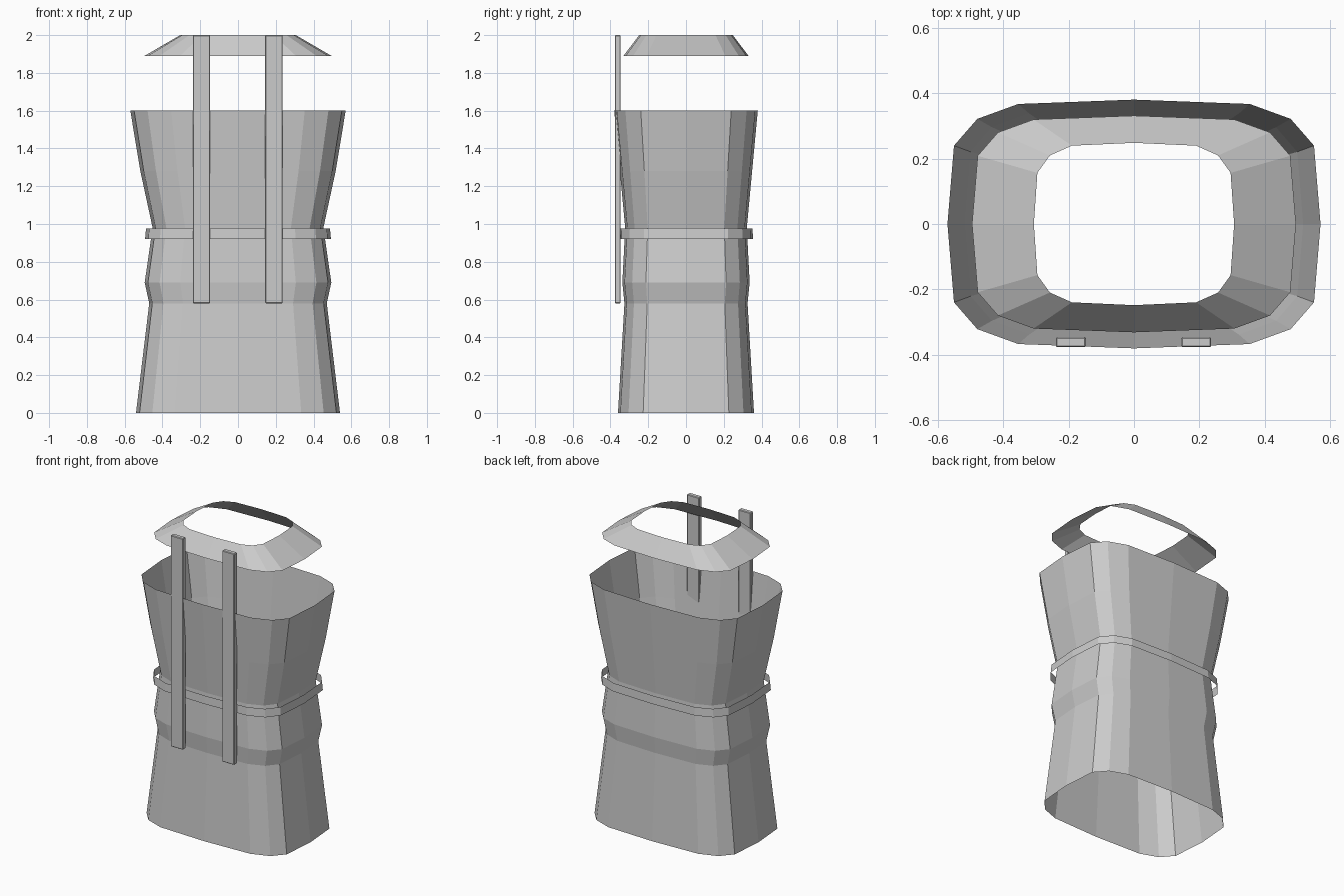
import bpy, bmesh

if "Cube" in bpy.data.objects:
    bpy.data.objects.remove(bpy.data.objects["Cube"])

# Quarter of the rounded-rectangle cross-section, in units of the half sizes
QUARTER = [(1, 0), (0.965, 0.63), (0.84, 0.845), (0.62, 0.965), (0, 1)]
SECTION = (QUARTER
           + [(-x, y) for x, y in QUARTER[-2::-1]]
           + [(-x, -y) for x, y in QUARTER[1:]]
           + [(x, -y) for x, y in QUARTER[-2:0:-1]])


def shell(name, levels):
    """Open loft through (z, half width, half depth) levels."""
    bm = bmesh.new()
    rings = [[bm.verts.new((x * rx, y * ry, z)) for x, y in SECTION]
             for z, rx, ry in levels]
    n = len(SECTION)
    for low, high in zip(rings, rings[1:]):
        for i in range(n):
            j = (i + 1) % n
            bm.faces.new((low[i], low[j], high[j], high[i]))
    mesh = bpy.data.meshes.new(name)
    bm.to_mesh(mesh)
    bm.free()
    obj = bpy.data.objects.new(name, mesh)
    bpy.context.collection.objects.link(obj)
    return obj


def strap(name, x):
    bpy.ops.mesh.primitive_cube_add(size=1, location=(x, -0.361, 1.29))
    obj = bpy.context.object
    obj.name = name
    obj.scale = (0.092, 0.031, 1.42)
    bpy.ops.object.transform_apply(location=False, rotation=False, scale=True)
    bevel = obj.modifiers.new("bevel", 'BEVEL')
    bevel.width = 0.004
    bevel.segments = 1


# Garment body, from hem through waist to the open top
shell("tunic_body", [(0, 0.54, 0.36), (0.58, 0.47, 0.326), (0.69, 0.494, 0.337),
                     (0.98, 0.452, 0.322), (1.28, 0.517, 0.35), (1.6, 0.57, 0.38)])

# Loose belt band around the waist
shell("belt", [(0.92, 0.492, 0.355), (0.975, 0.487, 0.352)])

# Sloping collar floating above the body
shell("collar", [(1.89, 0.495, 0.331), (2.0, 0.306, 0.248)])

# Two hanging straps on the front
for side, x in (("left", -0.193), ("right", 0.19)):
    strap(side + "_front_strap", x)
